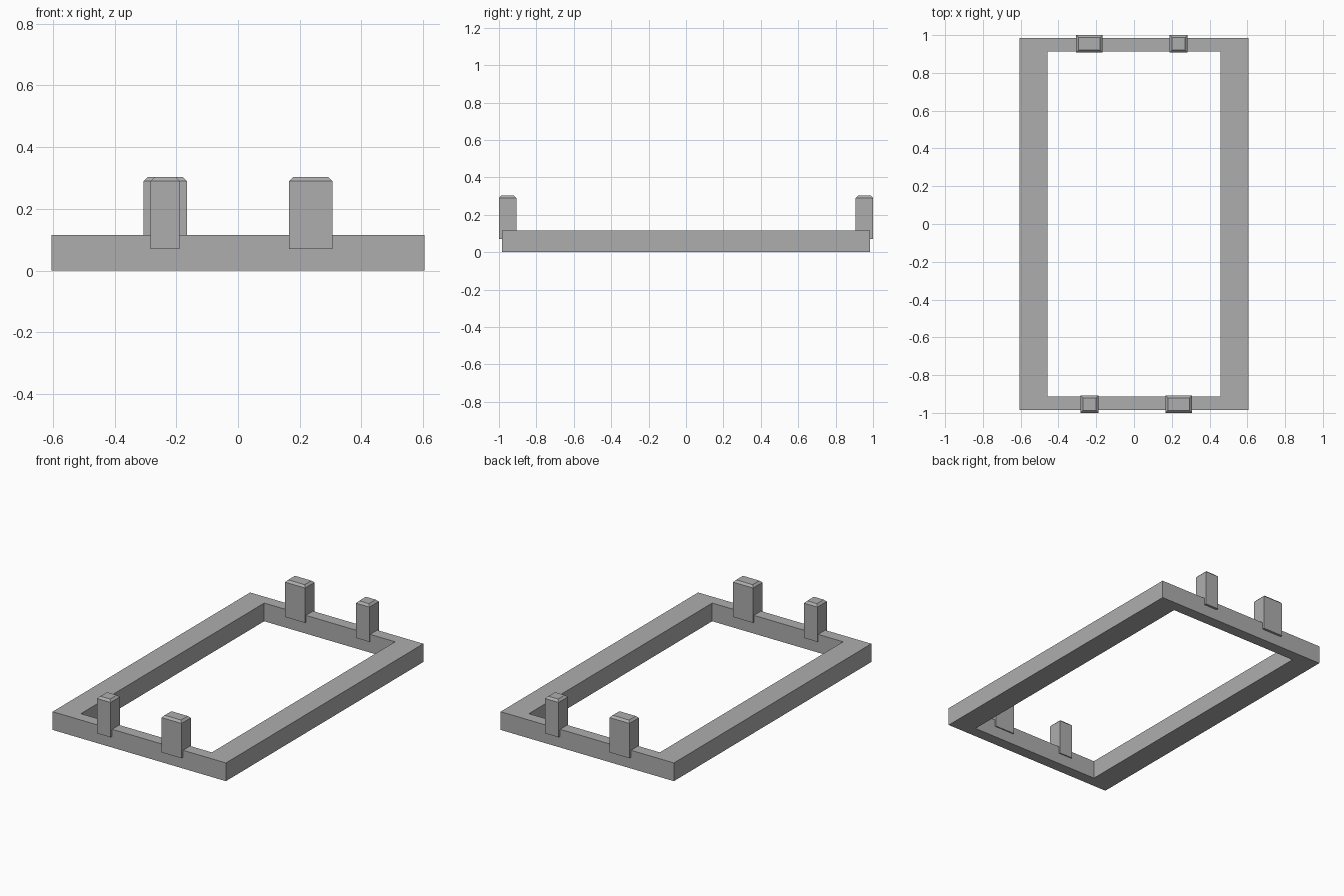
import bpy
import bmesh

# Remove the default cube
cube = bpy.data.objects.get("Cube")
if cube:
    bpy.data.objects.remove(cube, do_unlink=True)

# Single grey material
grey = bpy.data.materials.new("plain grey")
grey.use_nodes = True
colour = (0.42, 0.42, 0.42, 1)
grey.diffuse_color = colour
grey.node_tree.nodes["Principled BSDF"].inputs["Base Color"].default_value = colour


def add_object(name, bm):
    bmesh.ops.recalc_face_normals(bm, faces=bm.faces)
    mesh = bpy.data.meshes.new(name)
    bm.to_mesh(mesh)
    bm.free()
    mesh.materials.append(grey)
    obj = bpy.data.objects.new(name, mesh)
    bpy.context.collection.objects.link(obj)
    return obj


def rectangle(bm, x, y, z):
    """Ring of four vertices with half sizes x and y at height z."""
    return [bm.verts.new((sx * x, sy * y, z))
            for sx, sy in ((-1, -1), (1, -1), (1, 1), (-1, 1))]


def bridge(bm, a, b):
    for i in range(4):
        j = (i + 1) % 4
        bm.faces.new((a[i], a[j], b[j], b[i]))


# Open rectangular base: four rings joined in a closed loop
bm = bmesh.new()
outer, inner, height = (0.605, 0.985), (0.457, 0.914), 0.115
rings = [rectangle(bm, *outer, 0), rectangle(bm, *outer, height),
         rectangle(bm, *inner, height), rectangle(bm, *inner, 0)]
for k in range(4):
    bridge(bm, rings[k], rings[(k + 1) % 4])
add_object("base_frame", bm)


def add_post(name, x, y, width):
    """Upright block straddling the rail, with a chamfered top."""
    depth, bottom, top, chamfer = 0.093, 0.07, 0.303, 0.013
    w, d = width / 2, depth / 2
    bm = bmesh.new()
    levels = [rectangle(bm, w, d, bottom),
              rectangle(bm, w, d, top - chamfer),
              rectangle(bm, w - chamfer, d - chamfer, top)]
    for low, high in zip(levels, levels[1:]):
        bridge(bm, low, high)
    bm.faces.new(levels[0])
    bm.faces.new(levels[-1])
    add_object(name, bm).location = (x, y, 0)


# One wide and one narrow post per end, turned half round at the back
for end, side in (("front", 1), ("back", -1)):
    add_post(end + "_wide_post", 0.236 * side, -0.9535 * side, 0.14)
    add_post(end + "_narrow_post", -0.236 * side, -0.9535 * side, 0.094)
